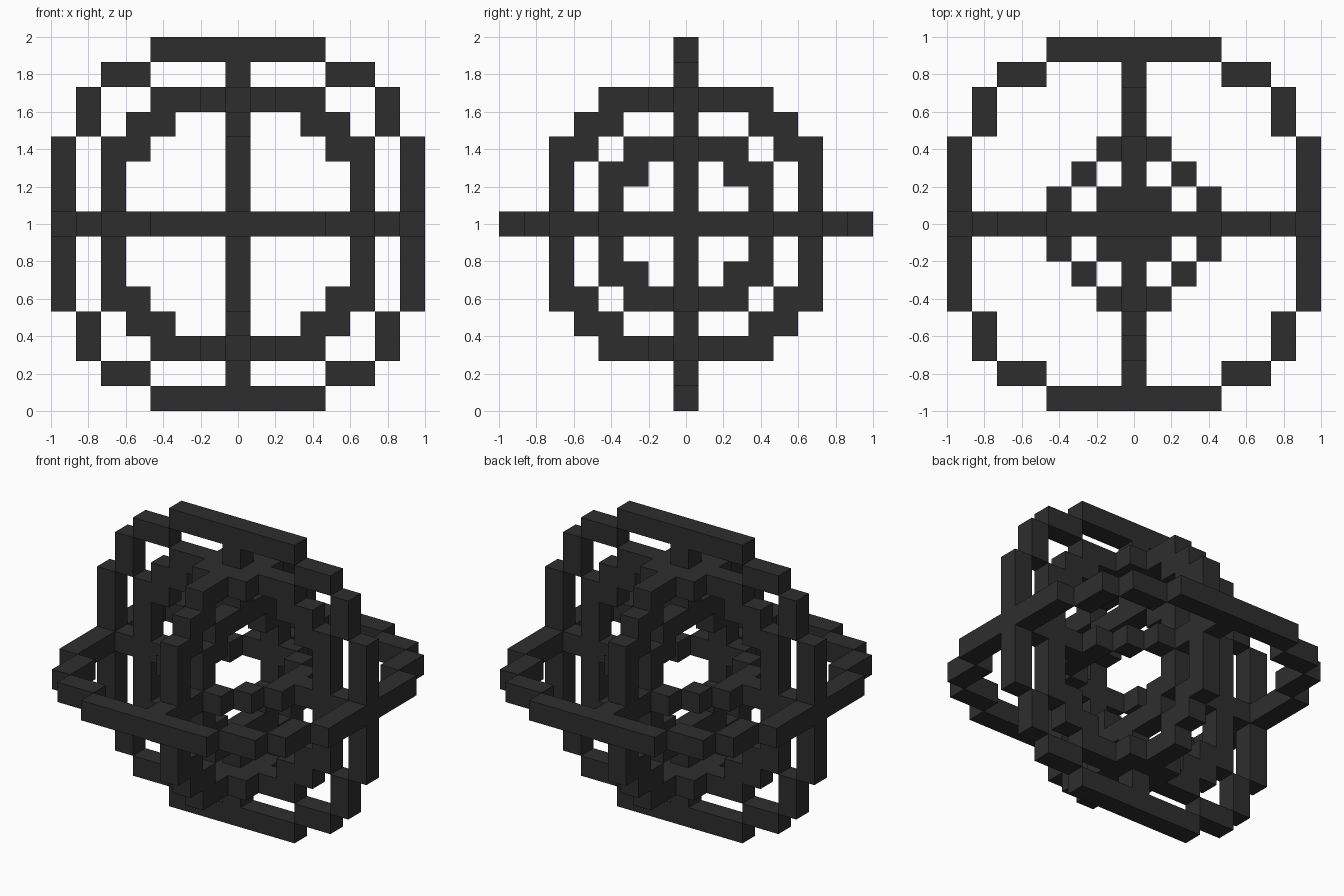
import bpy, bmesh
from mathutils import Vector

old = bpy.data.objects.get("Cube")
if old:
    bpy.data.objects.remove(old, do_unlink=True)

CELL = 2 / 15                      # the model fits a grid of 15 cells a side
CENTRE = Vector((0, 0, 1))

charcoal = bpy.data.materials.new("charcoal")
charcoal.use_nodes = True
colour = (0.027, 0.027, 0.027, 1)
charcoal.diffuse_color = colour
bsdf = next(n for n in charcoal.node_tree.nodes if n.type == 'BSDF_PRINCIPLED')
bsdf.inputs["Base Color"].default_value = colour


def ring(radius, half_side, corners, normal):
    """Stepped ring of cells lying in the plane across the given axis."""
    steps = [(i, radius) for i in range(half_side + 1)] + corners
    cells = set()
    for a, b in steps:
        for u, v in ((a, b), (b, a)):
            for su in (-1, 1):
                for sv in (-1, 1):
                    cell = [u * su, v * sv]
                    cell.insert(normal, 0)
                    cells.add(tuple(cell))
    return cells


def pins(distance):
    """Six single cells joining one ring to the next along every axis."""
    return {tuple(s * distance if i == axis else 0 for i in range(3))
            for axis in range(3) for s in (-1, 1)}


def cap(level):
    return {(x, y, level) for x in (-1, 0, 1) for y in (-1, 0, 1)}


X, Y, Z = range(3)
outer_steps = [(4, 6), (5, 6)]
middle_steps = [(4, 4), (3, 4)]
parts = {
    "outer_upright_ring": ring(7, 3, outer_steps, Y),
    "outer_level_ring": ring(7, 3, outer_steps, Z),
    "middle_front_ring": ring(5, 3, middle_steps, Y),
    "middle_side_ring": ring(5, 3, middle_steps, X),
    "inner_side_ring": ring(3, 2, [(2, 2)], X),
    "inner_level_ring": ring(3, 1, [(2, 2)], Z),
    "outer_pins": pins(6),
    "inner_pins": pins(4),
    "top_cap": cap(5),
    "bottom_cap": cap(-5),
}
filled = set().union(*parts.values())


def build(name, cells):
    """Skin the cells, leaving out the faces buried between neighbours."""
    bm = bmesh.new()
    for cell in sorted(cells):
        mid = Vector(cell)
        for axis in range(3):
            for s in (-1, 1):
                n = Vector((0, 0, 0))
                n[axis] = s
                if tuple(int(c) for c in mid + n) in filled:
                    continue
                u = Vector((0, 0, 0))
                u[(axis + 1) % 3] = 1
                v = n.cross(u)
                corners = [mid + (n + p * u + q * v) / 2
                           for p, q in ((-1, -1), (1, -1), (1, 1), (-1, 1))]
                bm.faces.new([bm.verts.new(c * CELL + CENTRE) for c in corners])
    bmesh.ops.remove_doubles(bm, verts=bm.verts[:], dist=CELL / 100)
    mesh = bpy.data.meshes.new(name)
    bm.to_mesh(mesh)
    bm.free()
    mesh.materials.append(charcoal)
    bpy.context.scene.collection.objects.link(bpy.data.objects.new(name, mesh))


# Each cell belongs to the first part that claims it
used = set()
for name, cells in parts.items():
    build(name, cells - used)
    used |= cells
